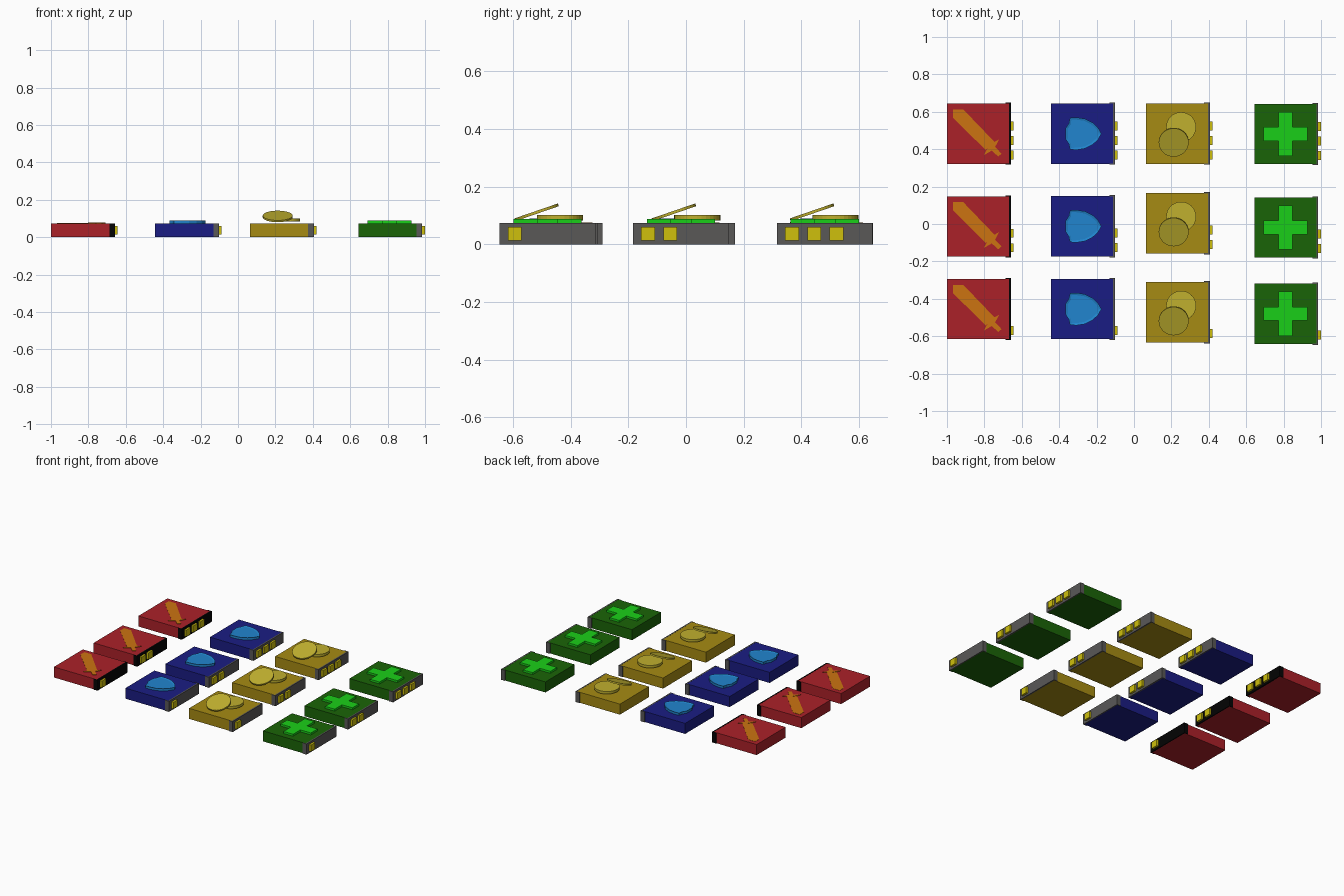
import bpy, bmesh
from math import radians
from mathutils import Matrix

if "Cube" in bpy.data.objects:
    bpy.data.objects.remove(bpy.data.objects["Cube"])


def material(name, r, g, b):
    m = bpy.data.materials.new(name)
    m.diffuse_color = [(c / 255) ** 2.2 for c in (r, g, b)] + [1]
    m.use_nodes = True
    m.node_tree.nodes["Principled BSDF"].inputs["Base Color"].default_value = m.diffuse_color
    return m


RED = material("red", 170, 38, 45)
NAVY = material("navy", 32, 34, 130)
GOLD = material("gold", 165, 138, 26)
GREEN = material("green", 32, 100, 16)
BLACK = material("black", 12, 12, 12)
GREY = material("grey", 90, 89, 88)
YELLOW = material("yellow", 205, 190, 20)
ORANGE = material("orange", 203, 115, 24)
SKY = material("sky", 38, 132, 205)
COIN = material("coin", 190, 174, 50)
LIME = material("lime", 32, 206, 30)

SIZE_Y, TOP = 0.161, 0.074


def finish(name, bm, mat, loc):
    bmesh.ops.recalc_face_normals(bm, faces=bm.faces)
    me = bpy.data.meshes.new(name)
    bm.to_mesh(me)
    bm.free()
    me.materials.append(mat)
    ob = bpy.data.objects.new(name, me)
    ob.location = loc
    bpy.context.collection.objects.link(ob)
    return ob


def box(name, x0, x1, y0, y1, z0, z1, mat, loc):
    bm = bmesh.new()
    m = (Matrix.Translation(((x0 + x1) / 2, (y0 + y1) / 2, (z0 + z1) / 2))
         @ Matrix.Diagonal((x1 - x0, y1 - y0, z1 - z0, 1)))
    bmesh.ops.create_cube(bm, size=1, matrix=m)
    return finish(name, bm, mat, loc)


def slab(name, pts, z0, z1, mat, loc, inset=0, drop=0):
    """Extruded outline, optionally with an inset panel on top."""
    bm = bmesh.new()
    f = bm.faces.new([bm.verts.new((x, y, z0)) for x, y in pts])
    r = bmesh.ops.extrude_face_region(bm, geom=[f], use_keep_orig=True)
    for v in r["geom"]:
        if isinstance(v, bmesh.types.BMVert):
            v.co.z = z1
    bmesh.ops.recalc_face_normals(bm, faces=bm.faces)
    if inset:
        top = [g for g in r["geom"] if isinstance(g, bmesh.types.BMFace)]
        bmesh.ops.inset_region(bm, faces=top, thickness=inset, depth=drop)
    return finish(name, bm, mat, loc)


def coin(name, x, y, z, thick, tilt, mat, loc):
    bm = bmesh.new()
    m = Matrix.Translation((x, y, z)) @ Matrix.Rotation(radians(tilt), 4, 'X')
    bmesh.ops.create_cone(bm, cap_ends=True, segments=32, radius1=0.08,
                          radius2=0.08, depth=thick, matrix=m)
    return finish(name, bm, mat, loc)


# Emblems, all relative to the middle of a block
def sword(loc):
    slab("sword_blade", [(-.134, .13), (-.08, .13), (.088, -.045), (.04, -.088), (-.134, .085)],
         TOP - .01, .0755, ORANGE, loc)
    slab("sword_guard", [(.03, -.115), (.06, -.06), (.112, -.03), (.083, -.085)],
         TOP - .01, .0775, ORANGE, loc)
    slab("sword_grip", [(.055, -.075), (.075, -.055), (.125, -.107), (.107, -.122)],
         TOP - .01, .0775, ORANGE, loc)


def shield(loc):
    half = [(.103, 0), (.085, .032), (.055, .06), (.015, .08), (-.03, .087),
            (-.065, .085), (-.072, .055), (-.088, .03)]
    pts = half + [(x, -y) for x, y in reversed(half[1:])]
    slab("shield", pts, TOP - .01, .09, SKY, loc, inset=.012, drop=-.004)


def coins(loc):
    coin("flat_coin", .022, .035, .092, .018, 0, COIN, loc)
    coin("leaning_coin", -.018, -.046, .111, .010, 19, COIN, loc)


def cross(loc):
    a, b = .037, .118
    pts = [(a, a), (a, b), (-a, b), (-a, a), (-b, a), (-b, -a),
           (-a, -a), (-a, -b), (a, -b), (a, -a), (b, -a), (b, a)]
    slab("cross", pts, TOP - .01, .088, LIME, loc)


# Centre x, block and spine materials, emblem, row centres (back to front)
columns = [
    (-.833, RED, BLACK, sword, (.483, -.013, -.455)),
    (-.277, NAVY, GREY, shield, (.483, -.012, -.455)),
    (.230, GOLD, GREY, coins, (.483, .004, -.472)),
    (.810, GREEN, GREY, cross, (.481, -.018, -.480)),
]

for cx, body, spine, emblem, rows in columns:
    for i, cy in enumerate(rows):
        loc = (cx, cy, 0)
        box("block", -.167, .168, -SIZE_Y, SIZE_Y, 0, TOP, body, loc)
        # spine plate wrapping round the block ends
        o, s, e = SIZE_Y + .005, SIZE_Y - .001, .175
        slab("spine", [(.145, -o), (e, -o), (e, o), (.145, o),
                       (.145, s), (.165, s), (.165, -s), (.145, -s)],
             0, TOP + .0005, spine, loc)
        # tabs count the level: three, two, one
        for k in range(3 - i):
            y = -.114 + .0775 * k
            box("level_tab", .17, .189, y - .024, y + .024, .014, .06, YELLOW, loc)
        emblem(loc)
